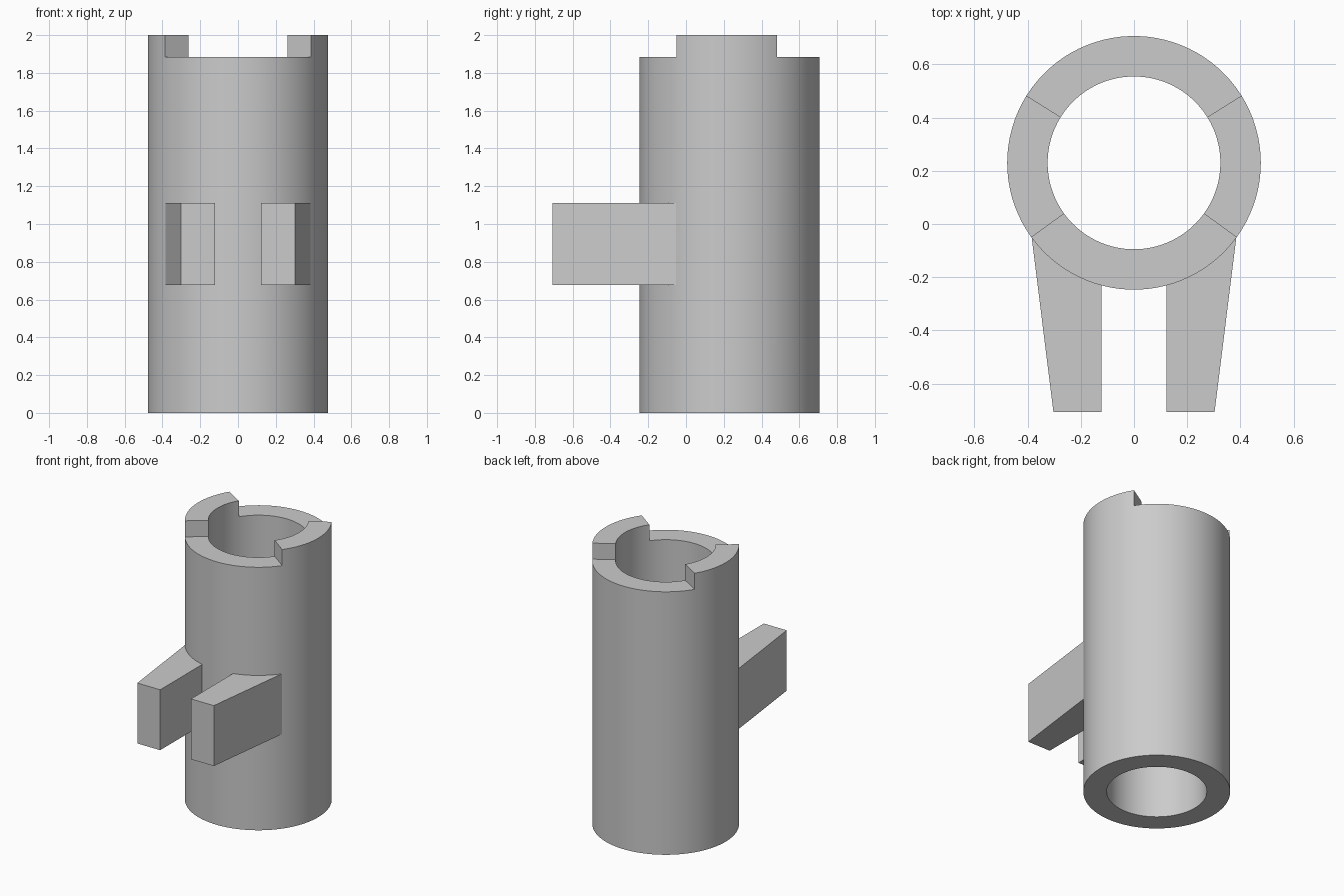
import bpy
import bmesh
from math import cos, sin, radians

cube = bpy.data.objects.get("Cube")
if cube:
    bpy.data.objects.remove(cube, do_unlink=True)

# Main dimensions
CENTRE_Y = 0.23
R_OUT, R_IN = 0.477, 0.325
HEIGHT, NOTCH_Z = 2.0, 1.885
STEP = 4                                  # degrees per segment
TOOTH_FRONT, TOOTH_BACK = -36, 32         # angular limits of the raised rim

grey = bpy.data.materials.new("plain_grey")
grey.use_nodes = True
colour = (0.6, 0.6, 0.6, 1)
grey.diffuse_color = colour
grey.node_tree.nodes["Principled BSDF"].inputs["Base Color"].default_value = colour


def ring_point(radius, degrees, z):
    a = radians(degrees)
    return (radius * cos(a), CENTRE_Y + radius * sin(a), z)


def finish(bm, name):
    bmesh.ops.remove_doubles(bm, verts=bm.verts, dist=0.0001)
    bmesh.ops.recalc_face_normals(bm, faces=bm.faces)
    mesh = bpy.data.meshes.new(name)
    bm.to_mesh(mesh)
    bm.free()
    mesh.materials.append(grey)
    obj = bpy.data.objects.new(name, mesh)
    bpy.context.collection.objects.link(obj)
    bpy.ops.object.select_all(action="DESELECT")
    obj.select_set(True)
    bpy.context.view_layer.objects.active = obj
    bpy.ops.object.shade_smooth_by_angle(angle=radians(30))
    return obj


def is_tooth(a):
    mid = a + STEP / 2
    if 90 < mid < 270:                    # mirror the left half onto the right
        mid = 180 - mid
    elif mid >= 270:
        mid -= 360
    return TOOTH_FRONT < mid < TOOTH_BACK


# Hollow tube with front and back notches in its rim
bm = bmesh.new()


def quad(*points):
    bm.faces.new([bm.verts.new(p) for p in points])


def wall(radius, a, b, low, high):
    quad(ring_point(radius, a, low), ring_point(radius, b, low),
         ring_point(radius, b, high), ring_point(radius, a, high))


def cap(a, b, z):
    quad(ring_point(R_IN, a, z), ring_point(R_OUT, a, z),
         ring_point(R_OUT, b, z), ring_point(R_IN, b, z))


for a in range(0, 360, STEP):
    b = a + STEP
    tooth = is_tooth(a)
    cap(a, b, 0)
    cap(a, b, HEIGHT if tooth else NOTCH_Z)
    for radius in (R_OUT, R_IN):
        wall(radius, a, b, 0, NOTCH_Z)
        if tooth:
            wall(radius, a, b, NOTCH_Z, HEIGHT)
    # Radial side of a notch
    if tooth != is_tooth(b % 360):
        quad(ring_point(R_IN, b, NOTCH_Z), ring_point(R_OUT, b, NOTCH_Z),
             ring_point(R_OUT, b, HEIGHT), ring_point(R_IN, b, HEIGHT))
finish(bm, "notched_tube")


# Tapered prongs, rooted just inside the tube wall
def prong(name, side):
    bm = bmesh.new()
    outline = [(0.385, -0.05), (0.303, -0.707), (0.122, -0.707), (0.122, -0.22)]
    outline += [ring_point(R_OUT - 0.015, a, 0)[:2] for a in range(-72, -36, 4)]
    base = bm.faces.new([bm.verts.new((side * x, y, 0.677)) for x, y in outline])
    top = bmesh.ops.extrude_face_region(bm, geom=[base])["geom"]
    bmesh.ops.translate(bm, vec=(0, 0, 0.433),
                        verts=[v for v in top if isinstance(v, bmesh.types.BMVert)])
    finish(bm, name)


prong("left_prong", 1)
prong("right_prong", -1)
